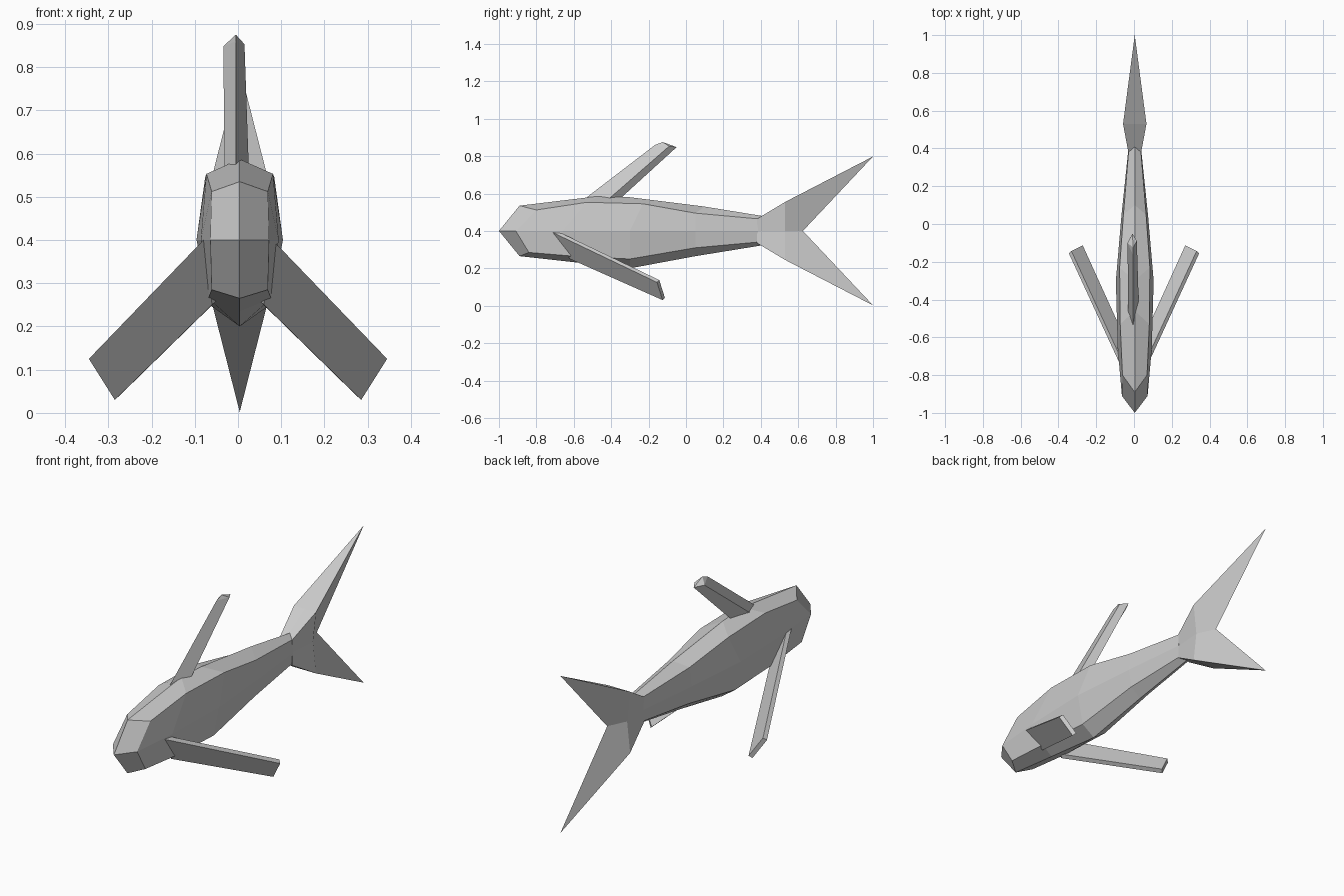
import bpy
import bmesh
from mathutils import Vector

cube = bpy.data.objects.get("Cube")
if cube:
    bpy.data.objects.remove(cube, do_unlink=True)

# One plain grey for the whole animal
grey = bpy.data.materials.new("plain grey")
grey.use_nodes = True
colour = (0.6, 0.6, 0.6, 1)
grey.diffuse_color = colour
grey.node_tree.nodes["Principled BSDF"].inputs["Base Color"].default_value = colour


def build(name, points, faces, mirror_axes=(), location=(0, 0, 0)):
    """Make a flat shaded part, reflecting it across each named axis."""
    bm = bmesh.new()
    verts = [bm.verts.new(p) for p in points]
    for face in faces:
        bm.faces.new([verts[i] for i in face])
    for axis in mirror_axes:
        copy = bmesh.ops.duplicate(bm, geom=bm.verts[:] + bm.edges[:] + bm.faces[:])
        for item in copy["geom"]:
            if isinstance(item, bmesh.types.BMVert):
                item.co[axis] *= -1
        bmesh.ops.remove_doubles(bm, verts=bm.verts[:], dist=0.0005)
    bmesh.ops.recalc_face_normals(bm, faces=bm.faces[:])
    mesh = bpy.data.meshes.new(name)
    bm.to_mesh(mesh)
    bm.free()
    mesh.materials.append(grey)
    obj = bpy.data.objects.new(name, mesh)
    obj.location = location
    bpy.context.collection.objects.link(obj)
    return obj


def bridge(count, first, second, closed):
    """Quads between two rows of points."""
    span = count if closed else count - 1
    return [(first + i, first + (i + 1) % count,
             second + (i + 1) % count, second + i) for i in range(span)]


# Body: half sections running back ridge, shoulder, flank, keel side, belly
sections = [
    [(0, -.89, .535), (.065, -.8, .512), (.068, -.91, .4), (.065, -.84, .285), (0, -.89, .265)],
    [(0, -.46, .587), (.077, -.53, .553), (.09, -.66, .4), (.073, -.6, .265), (0, -.62, .235)],
    [(0, -.3, .58), (.08, -.23, .545), (.1, -.3, .4), (.07, -.3, .25), (0, -.3, .2)],
    [(0, .1, .53), (.06, .05, .495), (.07, .05, .4), (.055, .05, .31), (0, .05, .265)],
    [(0, .42, .478), (.033, .38, .465), (.035, .385, .4), (.03, .38, .34), (0, .42, .325)],
]
row = len(sections[0])
body_points = [p for section in sections for p in section]
body_faces = []
for s in range(len(sections) - 1):
    body_faces += bridge(row, s * row, (s + 1) * row, False)
nose_tip = len(body_points)
body_points.append((0, -1, .4))
body_faces += [(nose_tip, 0, 1, 2), (nose_tip, 2, 3, 4)]
body_faces.append(range(nose_tip - row, nose_tip))
build("body", body_points, body_faces, [0], (.004, 0, 0))

# Tail: one quarter, reflected sideways and then up and down
tail = {
    "root_ridge": (0, .4, .075), "root_edge": (.034, .38, .065),
    "root_side": (.034, .38, 0), "root_core": (0, .38, 0),
    "wide_ridge": (0, .53, .155), "wide_edge": (.062, .53, .155),
    "wide_side": (.045, .53, 0), "tip": (0, 1, .398), "notch": (0, .625, 0),
}
keys = list(tail)
tail_faces = [
    ("root_ridge", "wide_ridge", "wide_edge", "root_edge"),
    ("wide_ridge", "tip", "wide_edge"),
    ("root_edge", "wide_edge", "wide_side", "root_side"),
    ("wide_edge", "tip", "notch", "wide_side"),
    ("root_ridge", "root_edge", "root_side", "root_core"),
]
build("tail_fin", list(tail.values()),
      [[keys.index(k) for k in f] for f in tail_faces], [0, 2], (.004, 0, .4))

# Dorsal fin: swept diamond prism with a small peaked end
base = [(-.005, -.55, .565), (-.031, -.47, .565), (-.005, -.36, .565), (.025, -.42, .565)]
top = [(-.005, -.165, .86), (-.034, -.1, .848), (-.008, -.05, .848), (.015, -.09, .853)]
peak = (-.005, -.125, .875)
n = len(base)
dorsal_faces = bridge(n, 0, n, True) + [range(n)]
dorsal_faces += [(n + i, n + (i + 1) % n, 2 * n) for i in range(n)]
build("dorsal_fin", base + top + [peak], dorsal_faces)

# Side fins: thin swept paddles
outline = [Vector(p) for p in [(.08, -.73, .4), (.345, -.155, .125),
                               (.285, -.125, .03), (.06, -.62, .25)]]
normal = (outline[1] - outline[0]).cross(outline[2] - outline[1]).normalized()
for name, side in (("left_fin", 1), ("right_fin", -1)):
    points = outline + [p + normal * .022 for p in outline]
    points = [(p.x * side, p.y, p.z) for p in points]
    build(name, points, bridge(n, 0, n, True) + [range(n), range(n, 2 * n)])
